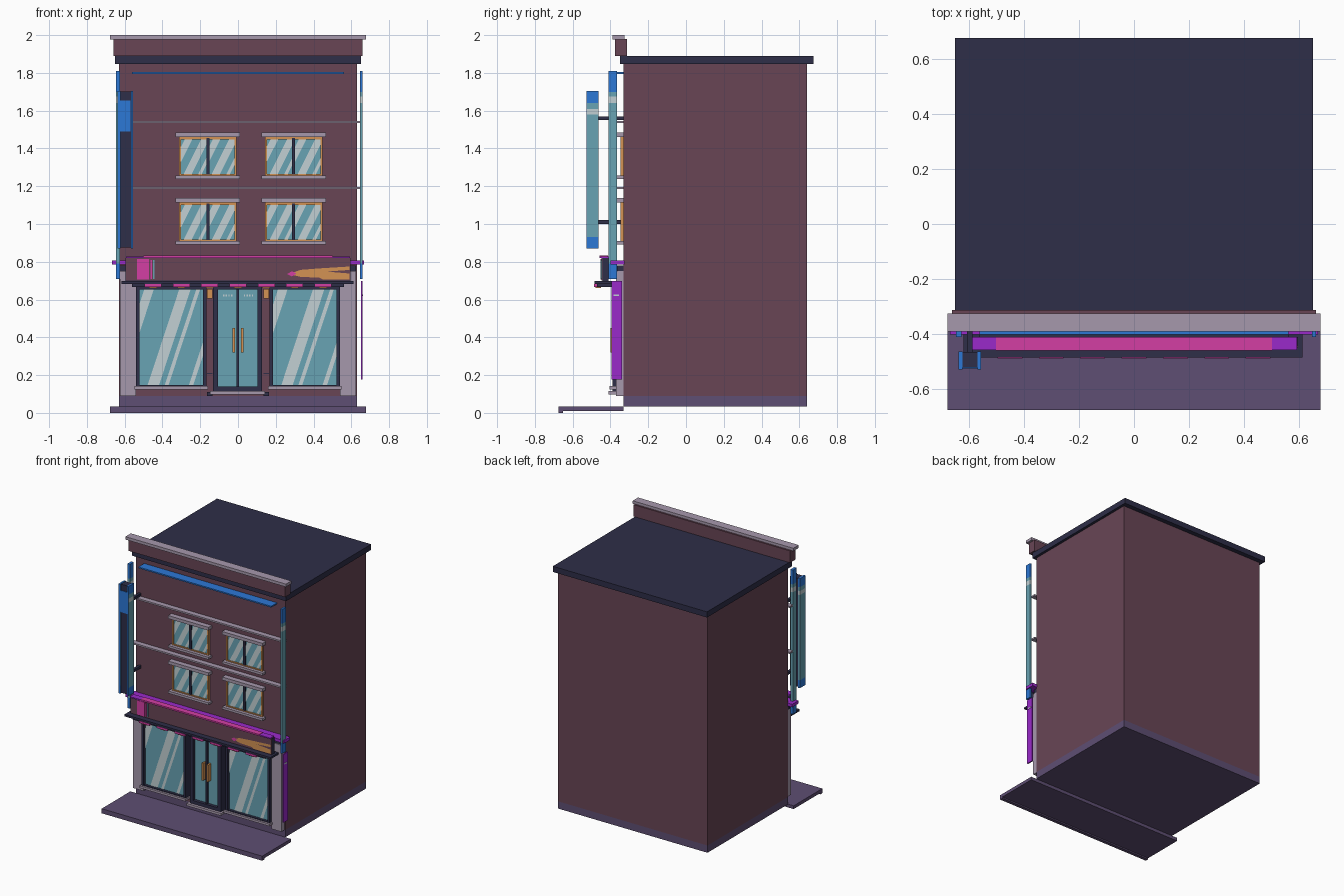
import bpy, bmesh

if "Cube" in bpy.data.objects:
    bpy.data.objects.remove(bpy.data.objects["Cube"])

PALETTE = {
    "brick": "68455a", "glass": "68a3b3", "navy": "2e2e48", "stone": "a698ac",
    "paving": "5e4e73", "blue": "2c78d6", "violet": "9a2aca", "pink": "d43fa4",
    "amber": "d49253", "glint": "c2d0d4",
}
PALETTE["brick"] = "684555"


def linear(h):
    vals = [int(h[i:i + 2], 16) / 255 for i in (0, 2, 4)]
    return [v / 12.92 if v <= 0.04045 else ((v + 0.055) / 1.055) ** 2.4 for v in vals] + [1]


MATS = {}
for key, code in PALETTE.items():
    MATS[key] = bpy.data.materials.new(key)
    MATS[key].diffuse_color = linear(code)


def finish(name, bm, colors):
    me = bpy.data.meshes.new(name)
    bm.to_mesh(me)
    bm.free()
    for c in colors:
        me.materials.append(MATS[c])
    ob = bpy.data.objects.new(name, me)
    bpy.context.collection.objects.link(ob)
    return ob


def add_box(bm, x0, x1, y0, y1, z0, z1, mat=0):
    for v in (r := bmesh.ops.create_cube(bm, size=1))["verts"]:
        v.co = ((x0 + x1) / 2 + v.co.x * (x1 - x0), (y0 + y1) / 2 + v.co.y * (y1 - y0),
                (z0 + z1) / 2 + v.co.z * (z1 - z0))
    for f in {f for v in r["verts"] for f in v.link_faces}:
        f.material_index = mat


def box(name, color, *dims):
    bm = bmesh.new()
    add_box(bm, *dims)
    return finish(name, bm, [color])


def frame(name, color, x0, x1, z0, z1, y0, y1, t):
    """Four bars around an opening."""
    bm = bmesh.new()
    add_box(bm, x0, x0 + t, y0, y1, z0, z1)
    add_box(bm, x1 - t, x1, y0, y1, z0, z1)
    add_box(bm, x0 + t, x1 - t, y0, y1, z0, z0 + t)
    add_box(bm, x0 + t, x1 - t, y0, y1, z1 - t, z1)
    return finish(name, bm, [color])


def plate(name, color, pts, y):
    """Flat painted shape facing the front."""
    bm = bmesh.new()
    bm.faces.new([bm.verts.new((x, y, z)) for x, z in pts])
    return finish(name, bm, [color])


def glints(name, x0, x1, z0, z1, y, lean, bands):
    """Slanted reflections trimmed to the pane; bands are (start, width) along the bottom."""
    bm = bmesh.new()
    for s, w in bands:
        a, b = x0 + s * (x1 - x0), x0 + (s + w) * (x1 - x0)
        d = lean * (z1 - z0)
        bm.faces.new([bm.verts.new((x, y, z)) for x, z in
                      ((a, z0), (b, z0), (b + d, z1), (a + d, z1))])
    for x, n in ((x0, -1), (x1, 1)):
        bmesh.ops.bisect_plane(bm, geom=bm.verts[:] + bm.edges[:] + bm.faces[:],
                               plane_co=(x, 0, 0), plane_no=(n, 0, 0), clear_outer=True)
    finish(name, bm, ["glint"])


# Main block, roof and pavement
box("walls", "brick", -.63, .63, -.33, .64, .09, 1.85)
box("plinth", "paving", -.63, .63, -.33, .64, .035, .09)
box("roof_slab", "navy", -.65, .65, -.35, .675, 1.847, 1.89)
box("parapet", "brick", -.66, .66, -.375, -.312, 1.89, 1.98)
box("parapet_cap", "stone", -.677, .677, -.39, -.325, 1.978, 2)
box("pavement", "paving", -.677, .677, -.675, -.33, .01, .035)
box("kerb", "paving", -.677, .677, -.675, -.65, 0, .012)

# String courses and the light bar under the roof
for z in (1.19, 1.54):
    box("string_course", "stone", -.645, .645, -.37, -.33, z - .006, z + .006)
box("roof_light_bar", "blue", -.56, .56, -.4, -.33, 1.794, 1.804)

# Upper windows
for cx in (-.16, .295):
    for z0 in (.905, 1.252):
        z1 = z0 + .208
        x0, x1 = cx - .153, cx + .153
        frame("window_frame", "amber", x0, x1, z0, z1, -.346, -.33, .012)
        box("window_glass", "glass", x0 + .01, x1 - .01, -.338, -.33, z0 + .01, z1 - .01)
        box("window_mullion", "navy", cx - .008, cx + .008, -.348, -.33, z0 + .01, z1 - .005)
        for a, b in ((x0 + .012, cx - .008), (cx + .008, x1 - .012)):
            glints("window_glint", a, b, z0 + .012, z1 - .012, -.34, .5,
                   ((-.55, .3), (.1, .32), (.68, .14)))
        box("window_lintel", "stone", cx - .17, cx + .17, -.37, -.33, z1, z1 + .024)
        box("window_sill", "stone", cx - .17, cx + .17, -.37, -.33, z0 - .014, z0 + .004)

# Shopfront: pilasters, display windows, piers
for s in (-1, 1):
    xs = sorted((s * .625, s * .54))
    box("pilaster", "stone", *xs, -.37, -.33, .09, .75)
    box("pilaster_cap", "navy", *xs, -.362, -.33, .75, .78)
    x0, x1 = sorted((s * .54, s * .168))
    frame("display_frame", "navy", x0, x1, .13, .67, -.39, -.33, .018)
    box("display_glass", "glass", x0 + .015, x1 - .015, -.37, -.33, .14, .66)
    glints("display_glint", x0 + .018, x1 - .018, .148, .652, -.372, .33,
           ((-.42, .15), (.13, .18), (.4, .06), (.78, .07)))
    box("display_sill", "stone", x0 - .008, x1 + .008, -.405, -.33, .125, .142)
    # Pier beside the door with a lamp
    xs = sorted((s * .135, s * .165))
    box("pier_lamp", "amber", *xs, -.36, -.33, .605, .655)
    box("pier_foot", "navy", *xs, -.345, -.33, .09, .11)
    box("pier_joint", "navy", *xs, -.335, -.33, .205, .212)

# Double door
frame("door_frame", "navy", -.133, .128, .115, .68, -.39, -.33, .026)
box("door_glass", "glass", -.11, .105, -.365, -.33, .135, .66)
box("door_meeting_rail", "navy", -.008, .006, -.38, -.33, .13, .66)
box("door_step", "stone", -.148, .143, -.41, -.33, .098, .116)
for s in (-1, 1):
    xs = sorted((s * .015, s * .028))
    box("door_handle", "amber", *xs, -.4, -.365, .32, .45)
    cx = s * .055
    for i in range(4):
        x = cx - .024 + i * .014
        box("door_decal", "glint", x, x + .007, -.368, -.362, .615, .626)

# Sign board, canopy ledge and its lights
box("sign_back", "navy", -.595, .595, -.443, -.41, .695, .82)
box("sign_face", "brick", -.595, .595, -.448, -.443, .7, .82)
box("sign_tube_outer", "violet", -.592, .592, -.457, -.41, .82, .829)
box("sign_tube_inner", "pink", -.5, .5, -.458, -.412, .822, .832)
box("sign_block", "pink", -.535, -.472, -.452, -.446, .705, .815)
box("sign_bar_pink", "pink", -.462, -.455, -.452, -.446, .71, .81)
box("sign_bar_teal", "glass", -.45, -.443, -.452, -.446, .71, .81)
plate("sign_flame", "amber", [(.27, .735), (.33, .757), (.43, .765), (.59, .775), (.59, .757),
                              (.47, .748), (.59, .738), (.59, .706), (.45, .706), (.43, .716),
                              (.33, .72)], -.451)
plate("sign_spark", "pink", [(.26, .735), (.285, .75), (.31, .738), (.285, .722)], -.453)
box("canopy_ledge", "navy", -.618, .612, -.485, -.385, .682, .697)
box("canopy_soffit", "navy", -.56, .56, -.47, -.33, .667, .684)
for i in range(7):
    cx = -.45 + i * .15
    box("canopy_light", "pink", cx - .045, cx + .045, -.488, -.45, .667, .682)
    box("canopy_light_base", "amber", cx - .02, cx + .02, -.48, -.45, .66, .667)

# Violet band and right-hand strip
box("violet_band", "violet", -.668, .668, -.4, -.325, .785, .808)
box("sign_bracket", "navy", -.56, .56, -.41, -.33, .72, .78)
box("violet_strip", "violet", .65, .66, -.395, -.34, .178, .697)
box("violet_strip_mark", "glint", .659, .662, -.385, -.355, .618, .628)


def banded(name, x0, x1, y0, y1, bands):
    """Upright strip split into coloured lengths; bands are (z0, z1, colour)."""
    colors = ["blue", "glass", "glint"]
    bm = bmesh.new()
    for z0, z1, c in bands:
        add_box(bm, x0, x1, y0, y1, z0, z1, colors.index(c))
    finish(name, bm, colors)


# Corner light strips
for x0, x1 in ((-.645, -.625), (.645, .66)):
    banded("corner_strip", x0, x1, -.41, -.365,
           ((.71, .79, "blue"), (.79, 1.64, "glass"), (1.64, 1.675, "glint"),
            (1.675, 1.7, "glass"), (1.7, 1.81, "blue")))

# Projecting blade sign
box("blade_core", "navy", -.625, -.565, -.52, -.465, .875, 1.702)
box("blade_front_panel", "blue", -.622, -.568, -.524, -.518, 1.49, 1.655)
for x0, x1 in ((-.637, -.623), (-.567, -.555)):
    banded("blade_side", x0, x1, -.525, -.462,
           ((.87, .93, "blue"), (.93, 1.58, "glass"), (1.58, 1.61, "glint"),
            (1.61, 1.64, "glass"), (1.64, 1.705, "blue")))
    box("blade_edge", "blue", x0, x1, -.528, -.524, .87, 1.705)
for z in (1.0, 1.55):
    box("blade_arm", "navy", -.605, -.585, -.47, -.33, z, z + .02)

for m in bpy.data.materials:
    if m.users and not m.is_grease_pencil:
        m.use_nodes = True
        m.node_tree.nodes["Principled BSDF"].inputs["Base Color"].default_value = m.diffuse_color
